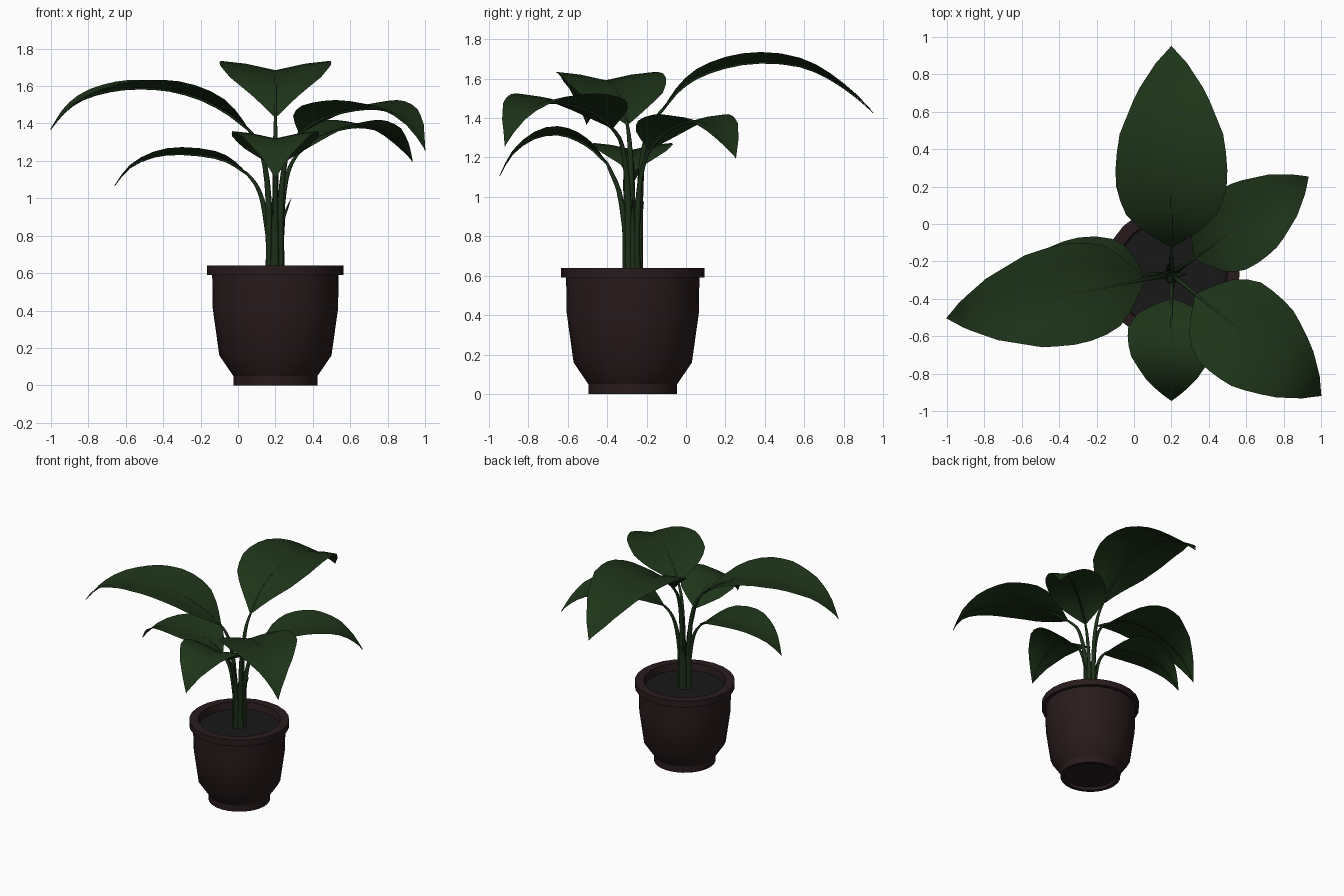
import bpy, math
from mathutils import Vector

if "Cube" in bpy.data.objects:
    bpy.data.objects.remove(bpy.data.objects["Cube"])

CX, CY = 0.20, -0.27


def material(name, color):
    m = bpy.data.materials.new(name)
    m.diffuse_color = (*color, 1)
    m.use_nodes = True
    m.node_tree.nodes["Principled BSDF"].inputs["Base Color"].default_value = m.diffuse_color
    return m


GREEN = material("leaf_green", (0.013, 0.035, 0.010))
STEM = material("stem_green", (0.012, 0.030, 0.010))
BROWN = material("pot_brown", (0.022, 0.011, 0.012))
EARTH = material("soil_dark", (0.010, 0.009, 0.010))


def mesh_object(name, verts, faces, mat, angle):
    me = bpy.data.meshes.new(name)
    me.from_pydata(verts, [], faces)
    me.materials.append(mat)
    ob = bpy.data.objects.new(name, me)
    bpy.context.collection.objects.link(ob)
    bpy.ops.object.select_all(action='DESELECT')
    ob.select_set(True)
    bpy.context.view_layer.objects.active = ob
    bpy.ops.object.shade_smooth_by_angle(angle=math.radians(angle))
    return ob


def lathe(name, profile, mat, n=24):
    # revolve an (r, z) profile around the pot axis; ends are capped
    verts, faces = [], []
    for r, z in profile:
        for i in range(n):
            a = 2 * math.pi * i / n
            verts.append((CX + r * math.cos(a), CY + r * math.sin(a), z))
    for j in range(len(profile) - 1):
        for i in range(n):
            k = (i + 1) % n
            faces.append((j*n + i, j*n + k, (j+1)*n + k, (j+1)*n + i))
    faces.append(tuple(reversed(range(n))))
    faces.append(tuple(range((len(profile)-1)*n, len(profile)*n)))
    return mesh_object(name, verts, faces, mat, 30)


def place(r, z, az, side=0.0):
    # point at distance r from the pot axis along heading az, shifted sideways
    c, s = math.cos(az), math.sin(az)
    return Vector((CX + r*c - side*s, CY + r*s + side*c, z))


def tube(name, points, radii, sides=8):
    # tapered tube through points
    verts, faces = [], []
    for i, p in enumerate(points):
        d = (points[min(i+1, len(points)-1)] - points[max(i-1, 0)]).normalized()
        u = d.cross(Vector((0.31, 0.95, 0.02))).normalized()
        v = d.cross(u)
        for k in range(sides):
            a = 2 * math.pi * k / sides
            verts.append(p + radii[i] * (u*math.cos(a) + v*math.sin(a)))
    for i in range(len(points) - 1):
        for k in range(sides):
            q = (k + 1) % sides
            faces.append((i*sides+k, i*sides+q, (i+1)*sides+q, (i+1)*sides+k))
    faces.append(tuple(reversed(range(sides))))
    faces.append(tuple(range((len(points)-1)*sides, len(points)*sides)))
    mesh_object(name, verts, faces, STEM, 60)


# half width along the leaf, from base to tip
WIDTH = [(0, .05), (.06, .40), (.14, .78), (.27, .98), (.4, 1), (.55, .94),
         (.77, .62), (.92, .27), (1, .0)]


def width_at(t):
    for (a, wa), (b, wb) in zip(WIDTH, WIDTH[1:]):
        if t <= b:
            return wa + (wb - wa) * (t - a) / (b - a)
    return 0.0


def smooth_path(pts, sub=2):
    # Catmull-Rom resampling of (r, z) points
    v = [Vector(p) for p in pts]
    v = [2*v[0] - v[1]] + v + [2*v[-1] - v[-2]]
    out = []
    for i in range(1, len(v) - 2):
        for k in range(sub):
            t = k / sub
            a, b, c, d = v[i-1:i+3]
            out.append(0.5 * (2*b + (c-a)*t + (2*a-5*b+4*c-d)*t*t + (3*b-a-3*c+d)*t**3))
    return out + [v[-2]]


def leaf(name, az_deg, rib, half):
    az = math.radians(az_deg)
    path = smooth_path(rib)
    r0, r1 = path[0].x, path[-1].x
    # folded blade
    cols = [(-1, .17), (-.55, .12), (0, 0), (.55, .12), (1, .17)]
    n = len(cols)
    verts, faces = [], []
    for p in path:
        w = max(half * width_at((p.x - r0) / (r1 - r0)), 0.002)
        verts += [place(p.x, p.y + w*f, az, w*s) for s, f in cols]
    for i in range(len(path) - 1):
        for k in range(n - 1):
            faces.append((i*n+k, (i+1)*n+k, (i+1)*n+k+1, i*n+k+1))
    mesh_object(name, verts, faces, GREEN, 60)
    # stalk running up from the soil and on into the midrib
    rb, zb = rib[0]
    stalk = smooth_path([(.033, .57), (.034, (zb + .2) / 2 + .1), (.045, zb - .28),
                         (.07, zb - .14), (.105, zb - .055), (rb, zb)])
    m, k = len(stalk), len(path)
    radii = [.021 - .013*i/(m-1) for i in range(m)] + [.008 - .006*i/(k-1) for i in range(1, k)]
    pts = [place(p.x, p.y, az) for p in stalk] + [place(p.x, p.y - .004, az) for p in path[1:]]
    tube(name + "_stalk", pts, radii)


# pot and soil
lathe("pot", [(.19, .02), (.20, 0), (.225, 0), (.225, .05), (.30, .16), (.335, .41),
              (.338, .59), (.365, .59), (.365, .64), (.30, .64), (.29, .57)], BROWN)
lathe("soil", [(.296, .575), (.296, .585)], EARTH)

# leaves: heading, midrib (distance, height), half width
leaf("back_leaf", 90, [(.15, 1.44), (.22, 1.53), (.32, 1.605), (.47, 1.66), (.65, 1.685),
                       (.85, 1.665), (1.0, 1.60), (1.13, 1.51), (1.22, 1.43)], .30)
leaf("left_leaf", 191, [(.15, 1.37), (.25, 1.45), (.4, 1.53), (.58, 1.58), (.75, 1.59),
                        (.9, 1.575), (1.05, 1.53), (1.15, 1.46), (1.225, 1.37)], .27)
leaf("front_leaf", 270, [(.13, 1.17), (.2, 1.24), (.28, 1.29), (.38, 1.32), (.5, 1.30),
                         (.61, 1.22), (.675, 1.11)], .235)
leaf("low_left_leaf", 180, [(.15, 1.13), (.22, 1.18), (.32, 1.22), (.5, 1.24), (.65, 1.225),
                            (.78, 1.165), (.86, 1.07)], .205)
leaf("front_right_leaf", -39, [(.17, 1.35), (.27, 1.41), (.4, 1.45), (.55, 1.475), (.7, 1.48),
                               (.85, 1.45), (.96, 1.38), (1.03, 1.26)], .275)
leaf("back_right_leaf", 35.5, [(.15, 1.24), (.24, 1.305), (.34, 1.35), (.48, 1.38), (.6, 1.38),
                               (.73, 1.35), (.83, 1.28), (.9, 1.20)], .22)

# pointed sheaths around the stalks
for i, (az, top, out) in enumerate([(0, 1.0, .085), (180, 1.12, .055), (260, 1.1, .05), (110, .98, .06)]):
    a = math.radians(az)
    tube(f"sheath_{i+1}", [place(.025, .57, a), place(.028, .8, a), place(.03 + out*.15, top - .1, a),
                           place(out, top, a)], [.024, .02, .011, .001])
